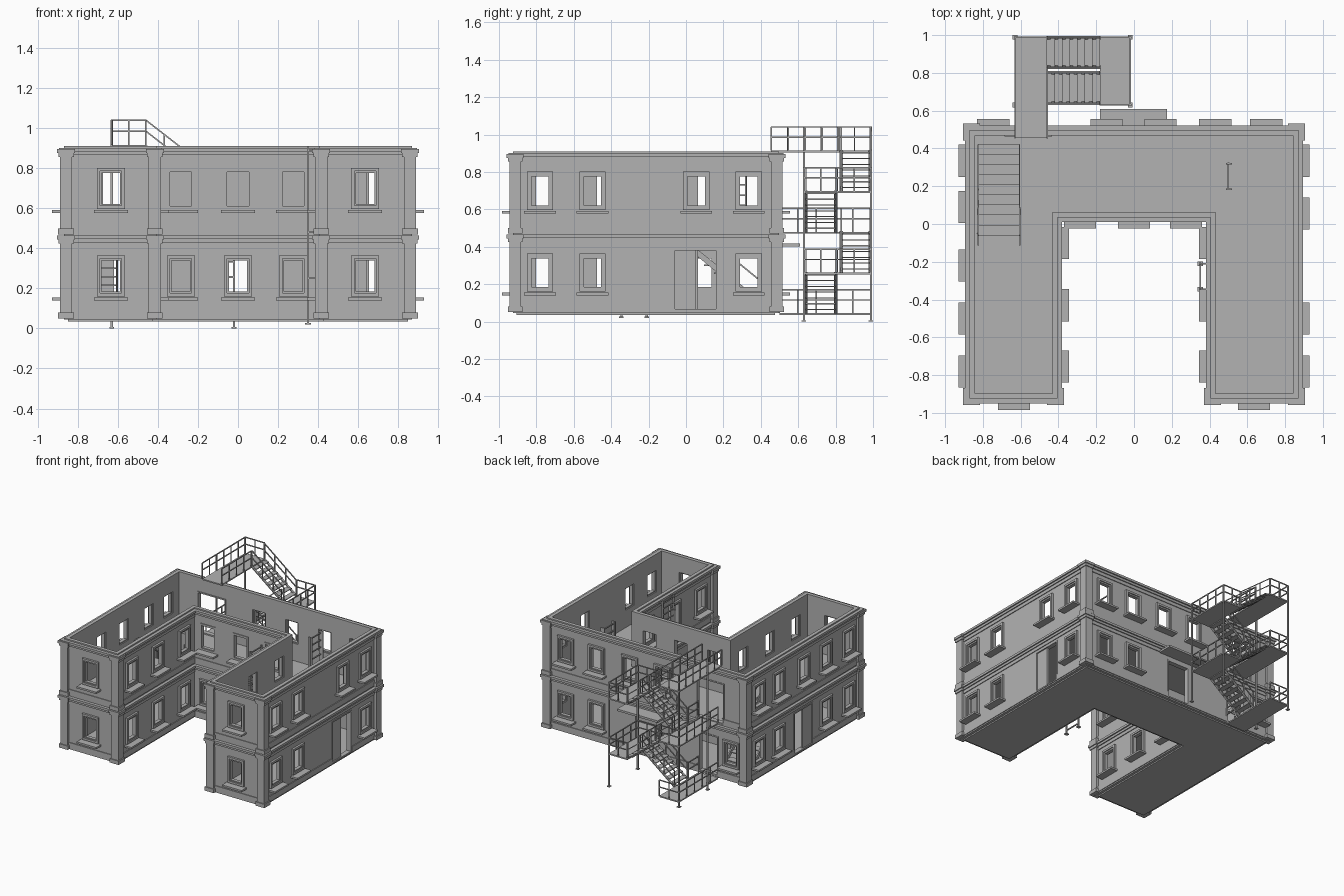
import bpy, bmesh
from math import pi
from mathutils import Matrix, Vector

if "Cube" in bpy.data.objects:
    bpy.data.objects.remove(bpy.data.objects["Cube"])

grey = bpy.data.materials.new("concrete_grey")
grey.use_nodes = True
COLOUR = (0.45, 0.45, 0.45, 1)
grey.diffuse_color = COLOUR
grey.node_tree.nodes["Principled BSDF"].inputs["Base Color"].default_value = COLOUR

parts = {}


def part(name):
    return parts.setdefault(name, bmesh.new())


def box(name, x, y, z, m=Matrix()):
    """Box from three (low, high) ranges."""
    size = [abs(b - a) for a, b in (x, y, z)]
    mid = [(a + b) / 2 for a, b in (x, y, z)]
    bmesh.ops.create_cube(part(name), size=1, matrix=m @ Matrix.Translation(mid) @ Matrix.Diagonal((*size, 1)))


def beam(name, p, q, w=0.008, h=None):
    """Square bar between two points."""
    p, q = Vector(p), Vector(q)
    d = q - p
    rot = d.to_track_quat('Z', 'Y').to_matrix().to_4x4()
    bmesh.ops.create_cube(part(name), size=1, matrix=Matrix.Translation((p + q) / 2) @ rot
                          @ Matrix.Diagonal((w, h or w, d.length, 1)))


def outline(d):
    """U-shaped plan, grown outward by d."""
    X, F, B, C, Y = 0.87 + d, -0.925 - d, 0.497 + d, 0.404 - d, 0.035 - d
    return [(-X, F), (-C, F), (-C, Y), (C, Y), (C, F), (X, F), (X, B), (-X, B)]


def ring(name, outer, inner, z0, z1):
    bm = part(name)
    loops = [[bm.verts.new((*p, z)) for p in outline(d)]
             for d, z in ((outer, z0), (outer, z1), (inner, z1), (inner, z0))]
    new = []
    for k in range(4):
        a, b = loops[k], loops[(k + 1) % 4]
        for i in range(8):
            j = (i + 1) % 8
            new.append(bm.faces.new((a[i], a[j], b[j], b[i])))
    bmesh.ops.recalc_face_normals(bm, faces=new)


def slab(name, d, z0, z1):
    bm = part(name)
    f = bm.faces.new([bm.verts.new((*p, z0)) for p in outline(d)])
    out = bmesh.ops.extrude_face_region(bm, geom=[f])
    bmesh.ops.translate(bm, verts=[v for v in out['geom'] if isinstance(v, bmesh.types.BMVert)],
                        vec=(0, 0, z1 - z0))
    bmesh.ops.recalc_face_normals(bm, faces=bm.faces[:])


# Shell, floors and mouldings
ring("walls", 0, -0.028, 0.045, 0.91)
slab("ground_floor", -0.02, 0.035, 0.055)
slab("upper_floor", -0.015, 0.455, 0.475)
for base, top in ((0.055, 0.465), (0.475, 0.90)):
    ring("cornices", 0.024, -0.005, top - 0.018, top)
    ring("cornices", 0.014, -0.005, top - 0.035, top - 0.018)
    ring("cornices", 0.006, -0.005, top - 0.06, top - 0.035)
    ring("base_bands", 0.006, -0.005, base, base + 0.045)

# Corner pilasters, two slabs wrapping each outer corner
corners = [(s * x, y, s * t, v) for s in (-1, 1)
           for x, y, t, v in ((0.87, -0.925, 1, -1), (0.404, -0.925, -1, -1), (0.87, 0.497, 1, 1))]
for x, y, sx, sy in corners:
    for z0, z1 in ((0.05, 0.465), (0.47, 0.895)):
        for a, b, out, w in ((z0, z0 + 0.03, 0.028, 0.05), (z0, z1 - 0.04, 0.02, 0.042),
                             (z1 - 0.04, z1 - 0.02, 0.027, 0.05), (z1 - 0.02, z1, 0.034, 0.056)):
            box("corner_pilasters", (x - sx * w, x + sx * out), (y - sy * 0.005, y + sy * out), (a, b))
            box("corner_pilasters", (x - sx * 0.005, x + sx * out), (y - sy * w, y + sy * out), (a, b))


def wall(nx, ny, dist):
    """Wall frame: local y points out of the wall; returns it with the sign of local x."""
    angle = {(0, 1): 0, (0, -1): pi, (1, 0): -pi / 2, (-1, 0): pi / 2}[nx, ny]
    return Matrix.Translation((nx * dist, ny * dist, 0)) @ Matrix.Rotation(angle, 4, 'Z'), (ny - nx)


def frame(name, m, u, z0, z1, half, width, y):
    for s in (-1, 1):
        box(name, (u + s * half, u + s * (half - width)), y, (z0, z1), m)
    for a, b in ((z0, z0 + width), (z1 - width, z1)):
        box(name, (u - half + width, u + half - width), y, (a, b), m)


def window(w, pos, z, ornate=True):
    m, sign = w
    u = pos * sign
    box("opening_cutter", (u - 0.055, u + 0.055), (-0.06, 0.05), (z + 0.015, z + 0.185), m)
    if ornate:
        frame("window_frames", m, u, z, z + 0.205, 0.07, 0.016, (-0.004, 0.016))
        frame("window_frames", m, u, z + 0.012, z + 0.19, 0.058, 0.012, (-0.02, 0.008))
    else:
        frame("window_frames", m, u, z, z + 0.205, 0.066, 0.012, (-0.004, 0.006))
    box("window_sills", (u - 0.085, u + 0.085), (-0.004, 0.06), (z - 0.02, z - 0.006), m)


def doorway(w, pos, half, z0, z1, leaf=False):
    m, sign = w
    u = pos * sign
    box("opening_cutter", (u - half, u + half), (-0.06, 0.05), (z0, z1), m)
    frame("door_frames", m, u, z0, z1, half, 0.01, (-0.033, 0.004))
    if leaf:
        box("door_leaves", (u, u - sign * half), (-0.02, -0.005), (z0, z1), m)


LOW, HIGH = 0.16, 0.597
front, back = wall(0, -1, 0.925), wall(0, 1, 0.497)
right, left = wall(1, 0, 0.87), wall(-1, 0, 0.87)
court_back = wall(0, -1, -0.035)
court_sides = wall(1, 0, -0.404), wall(-1, 0, -0.404)

# Windows on each wall
for z in (LOW, HIGH):
    for x in (-0.635, 0.635):
        window(front, x, z)
    for x in (-0.285, 0, 0.275):
        window(court_back, x, z, z == LOW)
    for side in court_sides:
        for y in (-0.10, -0.43, -0.755):
            window(side, y, z)
    for y in (-0.78, -0.50, 0.335):
        window(right, y, z)
    for y in (-0.78, -0.50, 0.09, 0.335):
        window(left, y, z)
    for x in (0.43, 0.70):
        window(back, x, z)
window(right, 0.055, HIGH)
window(left, -0.22, HIGH)
window(back, 0.14, HIGH)
window(back, -0.145, HIGH)
window(back, -0.745, LOW)

# Doorways and canopy
doorway(right, 0.05, 0.12, 0.057, 0.39, True)
doorway(left, -0.22, 0.12, 0.057, 0.39, True)
doorway(back, 0, 0.10, 0.057, 0.37)
doorway(back, -0.545, 0.085, 0.057, 0.37)
doorway(back, -0.56, 0.125, 0.477, 0.80)
box("door_canopy", (-0.18, 0.175), (0.49, 0.61), (0.40, 0.416))

# Inside stair through the upper floor
box("stair_cutter", (-0.825, -0.605), (-0.06, 0.42), (0.44, 0.49))
steps = 9
for i in range(steps):
    y, z = 0.42 - 0.053 * i, 0.09 + 0.043 * i
    box("inner_stair", (-0.82, -0.61), (y - 0.058, y), (z - 0.008, z))
for x in (-0.825, -0.605):
    beam("inner_stair", (x, 0.44, 0.06), (x, -0.06, 0.465), 0.01, 0.03)
    beam("inner_stair_rails", (x, 0.42, 0.20), (x, -0.06, 0.59))
    beam("inner_stair_rails", (x, -0.06, 0.59), (x, -0.11, 0.59))
    for y, z in ((0.42, 0.06), (0.18, 0.27), (-0.06, 0.46), (-0.11, 0.47)):
        beam("inner_stair_rails", (x, y, z), (x, y, min(z + 0.13, 0.59)))


def ladder(name, x, y0, y1, z0, z1, rungs):
    for y in (y0, y1):
        beam(name, (x, y, z0), (x, y, z1), 0.011)
    for i in range(rungs):
        z = z0 + (z1 - z0) * (i + 0.7) / rungs
        beam(name, (x, y0, z), (x, y1, z), 0.008)


# Courtyard ladder with wall brackets, and a roof ladder indoors
ladder("courtyard_ladder", 0.35, -0.345, -0.21, 0.02, 0.91, 18)
for y in (-0.345, -0.21):
    box("courtyard_ladder", (0.335, 0.365), (y - 0.012, y + 0.012), (0.02, 0.027))
    for z in (0.25, 0.48, 0.89):
        beam("courtyard_ladder", (0.35, y, z), (0.41, y, z))
ladder("roof_ladder", 0.50, 0.185, 0.32, 0.47, 0.86, 7)
for y in (0.185, 0.32):
    box("roof_ladder", (0.487, 0.52), (y - 0.004, y + 0.004), (0.47, 0.86))


def railing(path, z):
    """Two rails with evenly spaced uprights along a path."""
    for (x0, y0), (x1, y1) in zip(path, path[1:]):
        a, b = Vector((x0, y0, z)), Vector((x1, y1, z))
        for h in (0.07, 0.125):
            beam("escape_railings", a + Vector((0, 0, h)), b + Vector((0, 0, h)), 0.007)
        n = max(1, round((b - a).length / 0.09))
        for i in range(n + 1):
            p = a.lerp(b, i / n)
            beam("escape_railings", p, p + Vector((0, 0, 0.125)), 0.007)


# Outside escape stair: landings, railings, flights and posts
L0, L1, R0, R1 = -0.63, -0.46, -0.18, -0.02
for z, start, inner_end in ((0.045, 0.5, 0.63), (0.48, 0.5, 0.63), (0.915, 0.455, 0.82)):
    box("escape_landings", (L0, L1), (start, 0.99), (z - 0.01, z))
    railing([(L0, start), (L0, 0.99)], z)
    railing([(L1, start), (L1, inner_end)], z)
    railing([(L0, 0.99), (L1, 0.99)], z)
for z in (0.262, 0.698):
    box("escape_landings", (R0, R1), (0.63, 0.99), (z - 0.01, z))
    railing([(R0, 0.63), (R1, 0.63), (R1, 0.99), (R0, 0.99)], z)

RISE = 0.2175
for i in range(4):
    z = 0.045 + RISE * i
    xa, xb = (L1, R0) if i % 2 == 0 else (R0, L1)
    ya, yb = (0.64, 0.80) if i % 2 == 0 else (0.83, 0.985)
    for k in range(7):
        x, h = xa + (xb - xa) * (k + 0.5) / 7, z + RISE * (k + 0.7) / 7
        box("escape_treads", (x - 0.021, x + 0.021), (ya, yb), (h - 0.006, h))
    for y in (ya, yb):
        beam("escape_stringers", (xa, y, z), (xb, y, z + RISE), 0.018, 0.007)
        for h in (0.07, 0.125):
            beam("escape_railings", (xa, y, z + h), (xb, y, z + RISE + h), 0.007)
        for k in (0, 0.33, 0.67, 1):
            x, h = xa + (xb - xa) * k, z + RISE * k
            beam("escape_railings", (x, y, h), (x, y, h + 0.125), 0.007)

for x, top in ((L0, 1.04), (R1, 0.823)):
    for y in (0.63, 0.988):
        beam("escape_posts", (x, y, 0), (x, y, top), 0.011)
        box("escape_posts", (x - 0.012, x + 0.012), (y - 0.012, y + 0.012), (0, 0.006))

# Turn the parts into objects
objects = {}
for name, bm in parts.items():
    mesh = bpy.data.meshes.new(name)
    bm.to_mesh(mesh)
    bm.free()
    mesh.materials.append(grey)
    objects[name] = bpy.data.objects.new(name, mesh)
    bpy.context.collection.objects.link(objects[name])

# Cut the openings, then drop the cutters
for target, cutter in (("walls", "opening_cutter"), ("cornices", "opening_cutter"),
                       ("base_bands", "opening_cutter"), ("upper_floor", "stair_cutter")):
    mod = objects[target].modifiers.new("openings", 'BOOLEAN')
    mod.operation, mod.solver, mod.object = 'DIFFERENCE', 'EXACT', objects[cutter]
    mod.use_self = True
    bpy.context.view_layer.objects.active = objects[target]
    bpy.ops.object.modifier_apply(modifier=mod.name)
for cutter in ("opening_cutter", "stair_cutter"):
    bpy.data.objects.remove(objects[cutter])
